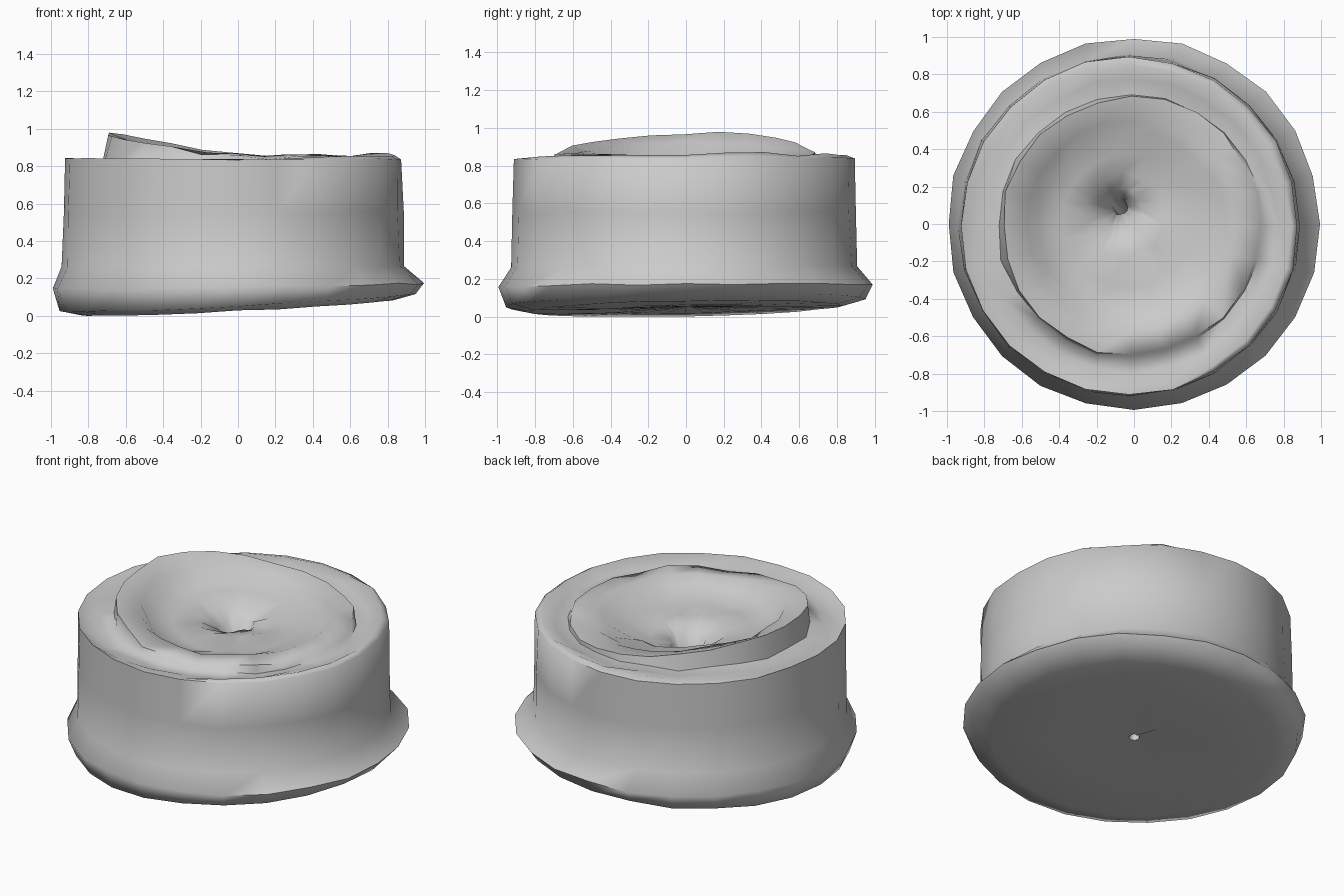
import bpy, bmesh, math, random

if "Cube" in bpy.data.objects:
    bpy.data.objects.remove(bpy.data.objects["Cube"])

random.seed(4)
SEG = 24

# Half-profiles as (radius, height)
UNDERSIDE = [(0.03, 0.055), (0.45, 0.04), (0.83, 0.043), (0.95, 0.072)]
WALL = [(0.995, 0.16), (0.915, 0.265), (0.908, 0.55), (0.902, 0.838)]
# Coiled top as (radius, height, extra lift on the left side)
TOP = [(0.86, 0.84, 0), (0.78, 0.815, 0.02), (0.71, 0.815, 0.02),
       (0.69, 0.85, 0.12), (0.56, 0.85, 0.09), (0.50, 0.81, 0.05),
       (0.36, 0.79, 0.02), (0.22, 0.775, 0), (0.11, 0.73, 0), (0.04, 0.58, 0)]


def make_ring(bm, r, z, lift=0, tilt=0, swirl=0, shift=(0, 0), wobble=0.006):
    """One uneven ring; shift moves its centre, swirl adds spiral folds."""
    ring = []
    for i in range(SEG):
        a = 2 * math.pi * i / SEG
        rr = r + random.uniform(-wobble, wobble)
        x = shift[0] + rr * math.cos(a)
        y = shift[1] + rr * math.sin(a)
        h = z + tilt * (x + 0.4 * y) + lift * max(0, -math.cos(a + 0.1))
        h += swirl * math.sin(a + 5 * math.pi * r) + random.uniform(-wobble, wobble)
        ring.append(bm.verts.new((x, y, max(h, 0))))
    return ring


# Rolled bun: underside, wall and coiled top lofted, closed through the centre hole
bm = bmesh.new()
rings = [make_ring(bm, r, z, tilt=0.05, wobble=0.004) for r, z in UNDERSIDE]
rings += [make_ring(bm, r, z, tilt=0.015 if r > 0.95 else 0,
                    shift=(0, 0) if r > 0.95 else (-0.025, -0.01)) for r, z in WALL]
for r, z, lift in TOP:
    eye = max(0, 0.5 - r)
    rings.append(make_ring(bm, r, z, lift, tilt=0.01,
                           swirl=0.025 if 0.1 < r < 0.55 else 0.012,
                           shift=(-0.015 - 0.13 * eye, -0.01 + 0.22 * eye),
                           wobble=min(0.012, 0.1 * r)))
for lower, upper in zip(rings, rings[1:] + rings[:1]):
    for i in range(SEG):
        j = (i + 1) % SEG
        bm.faces.new((lower[i], lower[j], upper[j], upper[i]))
bmesh.ops.recalc_face_normals(bm, faces=bm.faces)

mesh = bpy.data.meshes.new("rolled_bun")
bm.to_mesh(mesh)
bm.free()
bun = bpy.data.objects.new("rolled_bun", mesh)
bpy.context.collection.objects.link(bun)

# Soft dough shading with the coil steps kept crisp
bpy.context.view_layer.objects.active = bun
bun.select_set(True)
bpy.ops.object.shade_smooth_by_angle(angle=math.radians(65))
